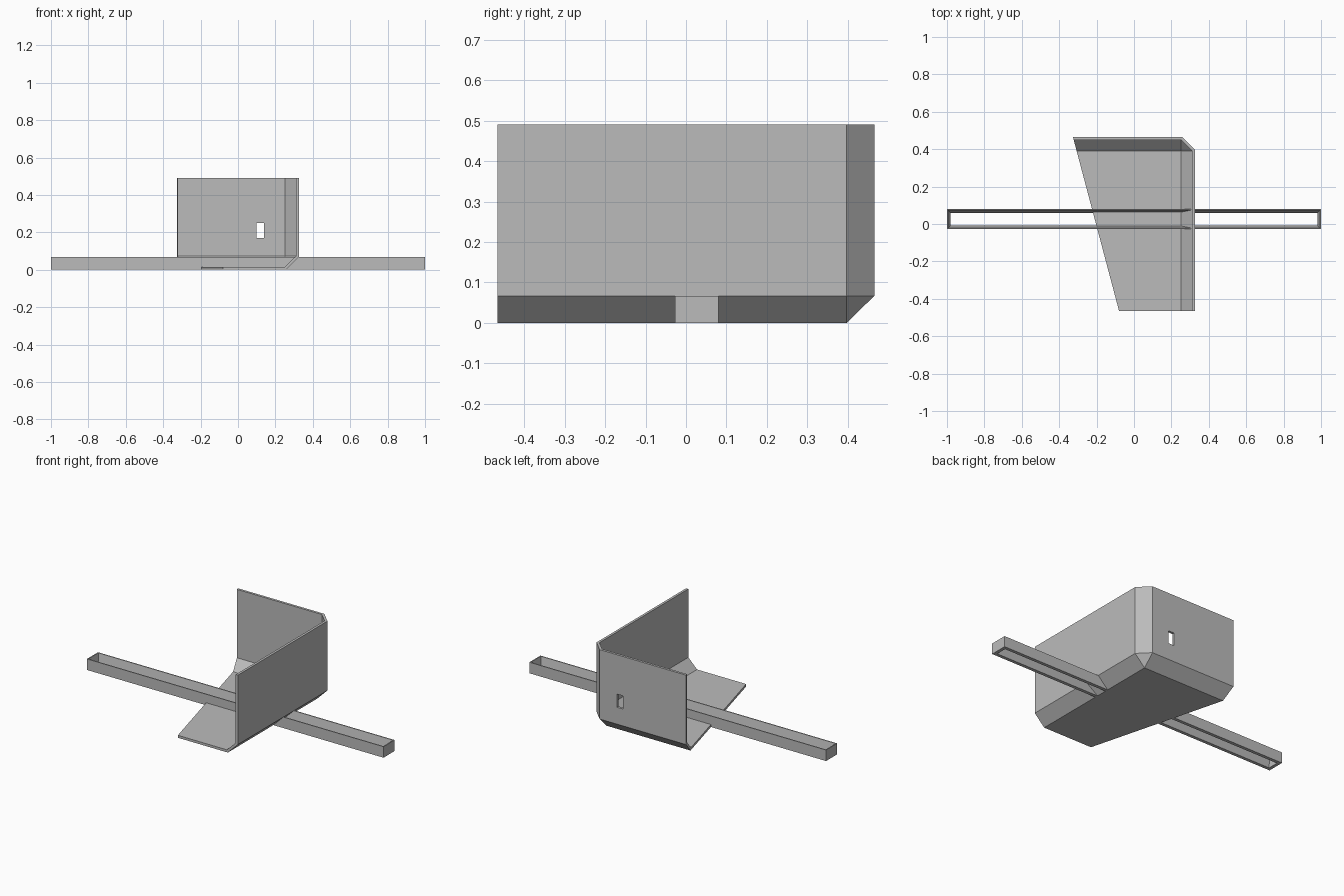
import bpy, bmesh, math

if "Cube" in bpy.data.objects:
    bpy.data.objects.remove(bpy.data.objects["Cube"])

grey = bpy.data.materials.new("plain grey")
grey.diffuse_color = (0.5, 0.5, 0.5, 1)
grey.use_nodes = True
grey.node_tree.nodes["Principled BSDF"].inputs["Base Color"].default_value = grey.diffuse_color


def make(name, bm):
    bmesh.ops.recalc_face_normals(bm, faces=bm.faces[:])
    me = bpy.data.meshes.new(name)
    bm.to_mesh(me)
    bm.free()
    ob = bpy.data.objects.new(name, me)
    bpy.context.collection.objects.link(ob)
    me.materials.append(grey)
    return ob


def cut(target, cutter):
    cutter.hide_render = True
    cutter.hide_viewport = True
    cutter.display_type = 'WIRE'
    mod = target.modifiers.new(cutter.name, 'BOOLEAN')
    mod.operation = 'DIFFERENCE'
    mod.solver = 'EXACT'
    mod.object = cutter


def left_edge(y):
    # Slanted left side of the floor
    return -0.08 - 0.265 * (y + 0.465)


def shell_points(t):
    # Chamfered corner sheet, moved inward by t
    d = t * math.tan(math.pi / 8)
    X, Y, Z, F, T = 0.325 - t, 0.465 - t, t, -0.465, 0.49
    x, y, z = 0.257 - d, 0.397 - d, 0.067 + d
    return [(left_edge(F), F, Z), (x, F, Z), (X, F, z), (X, F, T), (X, y, T),
            (x, Y, T), (left_edge(Y), Y, T), (left_edge(Y), Y, z),
            (left_edge(y), y, Z), (x, y, Z), (X, y, z), (x, Y, z)]


# Corner shell: floor, right wall, back wall and the chamfers between them
bm = bmesh.new()
outer = [bm.verts.new(p) for p in shell_points(0)]
inner = [bm.verts.new(p) for p in shell_points(0.015)]
for f in [(0, 1, 9, 8), (1, 2, 10, 9), (2, 3, 4, 10), (4, 5, 11, 10),
          (5, 6, 7, 11), (7, 8, 9, 11), (9, 10, 11)]:
    bm.faces.new([outer[i] for i in f])
    bm.faces.new([inner[i] for i in reversed(f)])
for i in range(9):
    j = (i + 1) % 9
    bm.faces.new((outer[i], outer[j], inner[j], inner[i]))
shell = make("corner_shell", bm)

# Slot through the back wall
bm = bmesh.new()
bmesh.ops.create_cube(bm, size=1)
for v in bm.verts:
    v.co = (0.12 + v.co.x * 0.04, 0.455 + v.co.y * 0.1, 0.21 + v.co.z * 0.08)
cut(shell, make("slot_cutter", bm))

# Long open frame with inner sides that lean outward towards the top
bm = bmesh.new()
rings = []
for inset, z in [(0, 0), (0, 0.067), (0.006, 0.067), (0.02, 0)]:
    hx, hy = 1 - inset, 0.0535 - inset
    rings.append([bm.verts.new((sx * hx, 0.0265 + sy * hy, z))
                  for sx, sy in [(-1, -1), (1, -1), (1, 1), (-1, 1)]])
for k in range(4):
    a, b = rings[k], rings[(k + 1) % 4]
    for i in range(4):
        j = (i + 1) % 4
        bm.faces.new((a[i], a[j], b[j], b[i]))
frame = make("long_frame", bm)

# Round bolt holes near both ends
for side, sx in [("left", -1), ("right", 1)]:
    bm = bmesh.new()
    bmesh.ops.create_cone(bm, cap_ends=True, segments=16, radius1=0.012,
                          radius2=0.012, depth=0.3)
    for v in bm.verts:
        x, y, z = v.co
        v.co = (sx * 0.952 + x, 0.0265 + z, 0.045 + y)
    cut(frame, make(side + "_hole_cutter", bm))
